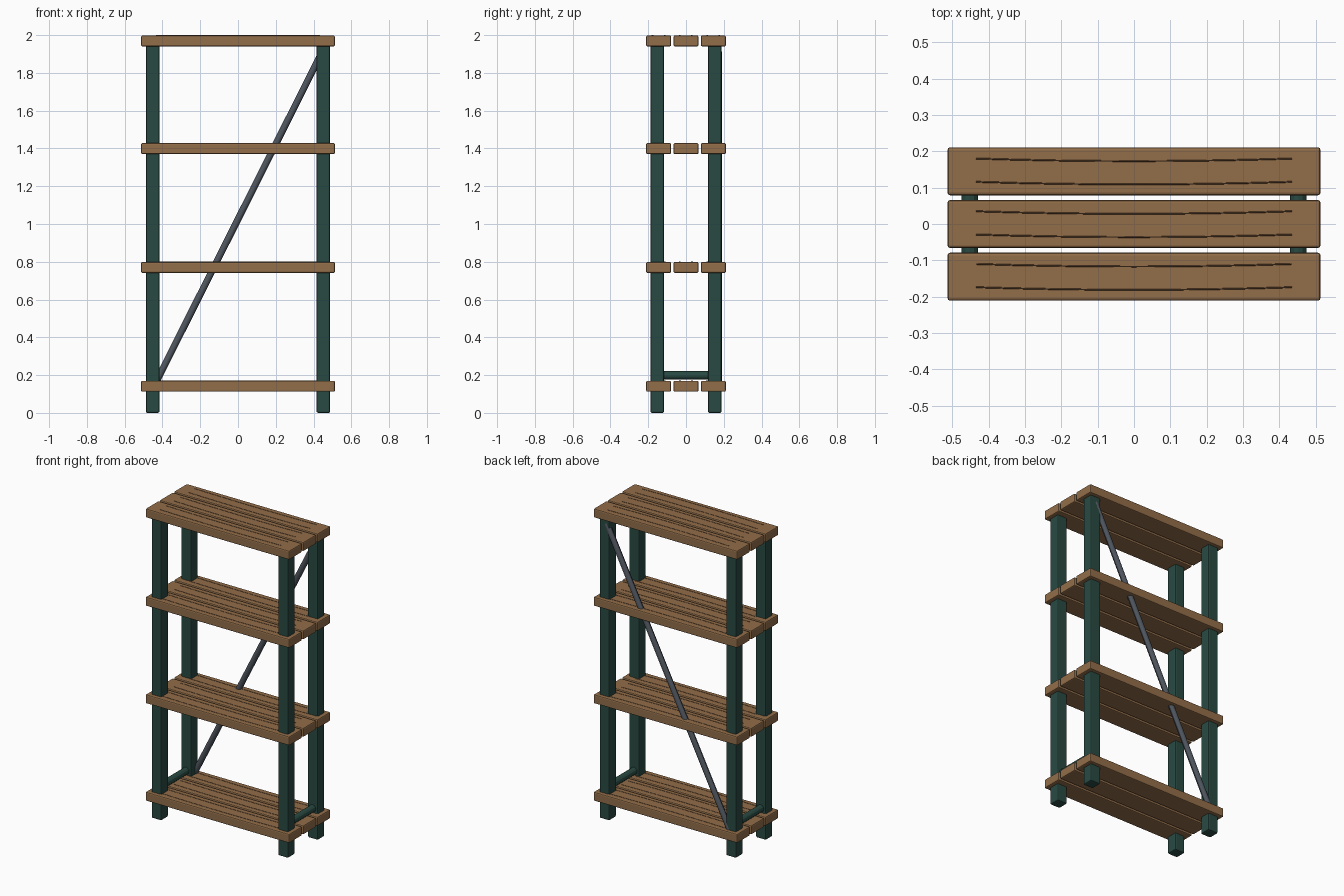
import bpy
from mathutils import Vector

if "Cube" in bpy.data.objects:
    bpy.data.objects.remove(bpy.data.objects["Cube"])


def material(name, rgb):
    m = bpy.data.materials.new(name)
    m.diffuse_color = (*rgb, 1)
    m.use_nodes = True
    m.node_tree.nodes["Principled BSDF"].inputs["Base Color"].default_value = m.diffuse_color
    return m


WOOD = material("wood", (0.29, 0.155, 0.067))
GRAIN = material("grain", (0.13, 0.065, 0.03))
GREEN = material("green_paint", (0.022, 0.068, 0.055))
STEEL = material("steel", (0.08, 0.095, 0.115))


def box(name, loc, size, mat, bevel):
    bpy.ops.mesh.primitive_cube_add(size=1, location=loc)
    o = bpy.context.object
    o.name = name
    o.scale = size
    bpy.ops.object.transform_apply(location=False, rotation=False, scale=True)
    o.data.materials.append(mat)
    b = o.modifiers.new("bevel", 'BEVEL')
    b.width = bevel
    b.segments = 2
    return o


def rod(name, a, b, r, mat):
    a, b = Vector(a), Vector(b)
    d = b - a
    bpy.ops.mesh.primitive_cylinder_add(vertices=12, radius=r, depth=d.length, location=(a + b) / 2)
    o = bpy.context.object
    o.name = name
    o.rotation_euler = d.to_track_quat('Z', 'Y').to_euler()
    o.data.materials.append(mat)
    bpy.ops.object.shade_smooth_by_angle()
    return o


def grain_line(name, y, z):
    # thin, gently bowed strand lying on a slat
    cu = bpy.data.curves.new(name, 'CURVE')
    cu.dimensions = '3D'
    cu.bevel_depth = 0.002
    cu.bevel_resolution = 0
    s = cu.splines.new('POLY')
    n = 9
    s.points.add(n - 1)
    for i, p in enumerate(s.points):
        t = i / (n - 1) * 2 - 1
        p.co = (0.435 * t, y + 0.007 * t * t - 0.004, z, 1)
    o = bpy.data.objects.new(name, cu)
    o.data.materials.append(GRAIN)
    bpy.context.collection.objects.link(o)


# Shelves: three slats each, two grain strands per slat
for level, z in enumerate((0.141, 0.77, 1.399, 1.969)):
    for k in (-1, 0, 1):
        y = 0.145 * k
        box(f"shelf_{level}_slat_{k + 1}", (0, y, z), (1.026, 0.132, 0.058), WOOD, 0.007)
        for s in (-1, 1):
            grain_line(f"shelf_{level}_grain", y + 0.032 * s, z + 0.029)

# Corner posts and low side rungs
for sx in (-1, 1):
    for sy in (-1, 1):
        box("post", (0.452 * sx, 0.152 * sy, 0.98), (0.072, 0.072, 1.96), GREEN, 0.008)
    rod("side_rung", (0.452 * sx, -0.15, 0.198), (0.452 * sx, 0.15, 0.198), 0.0225, GREEN)

# Diagonal back brace
rod("back_brace", (-0.445, 0.173, 0.14), (0.445, 0.173, 1.91), 0.018, STEEL)
